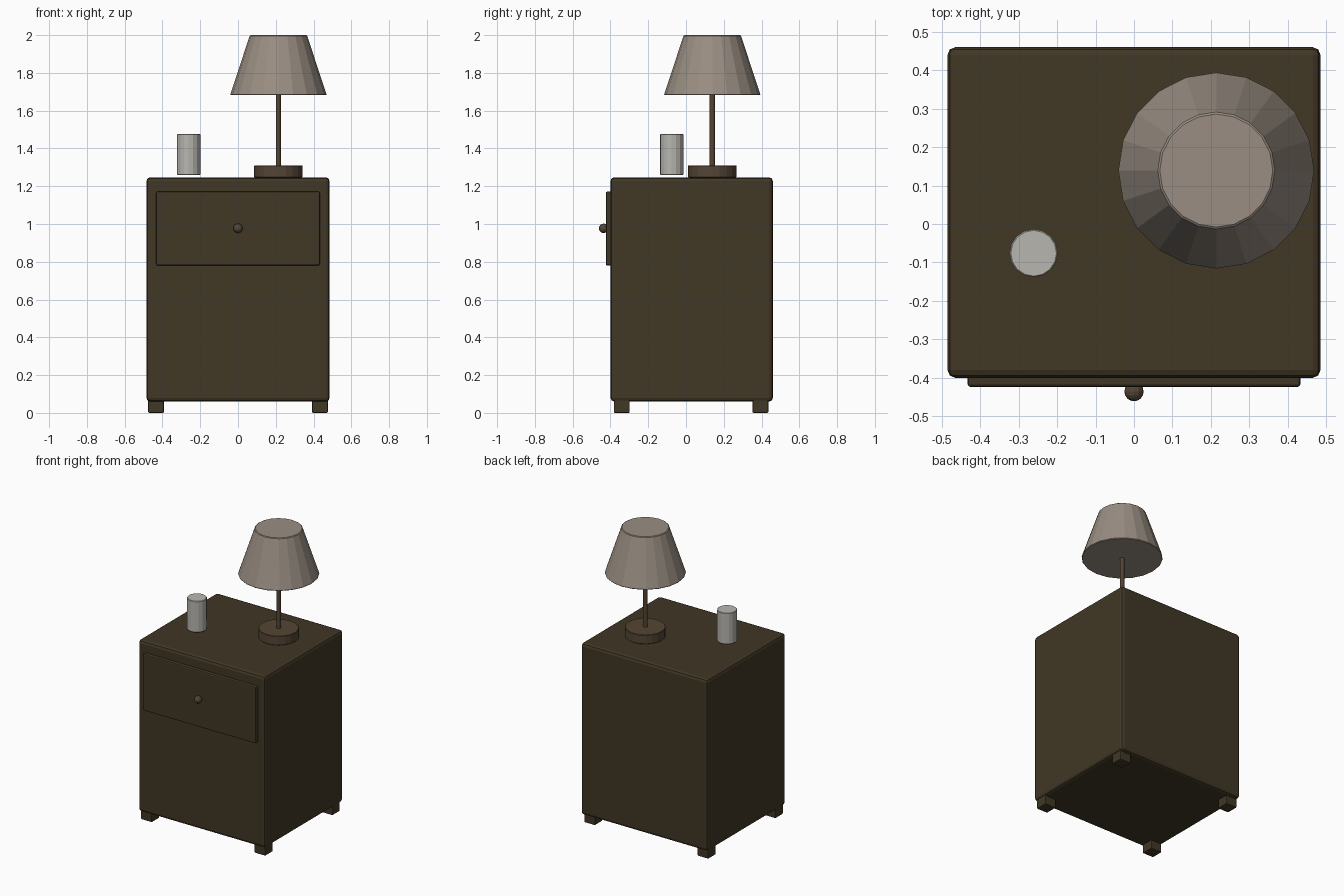
import bpy
import math

cube = bpy.data.objects.get("Cube")
if cube:
    bpy.data.objects.remove(cube, do_unlink=True)


def material(name, colour):
    mat = bpy.data.materials.new(name)
    mat.use_nodes = True
    rgba = (*colour, 1)
    mat.diffuse_color = rgba
    mat.node_tree.nodes["Principled BSDF"].inputs["Base Color"].default_value = rgba
    return mat


dark_wood = material("dark wood", (0.052, 0.038, 0.018))
brown = material("warm brown", (0.09, 0.06, 0.035))
fabric = material("shade fabric", (0.32, 0.27, 0.225))
pale = material("pale glass", (0.48, 0.47, 0.43))


def finish(name, mat, bevel=0, segments=2):
    obj = bpy.context.object
    obj.name = name
    obj.data.materials.append(mat)
    if bevel:
        mod = obj.modifiers.new("soft edges", "BEVEL")
        mod.width = bevel
        mod.segments = segments
        mod.limit_method = "ANGLE"
    return obj


def box(name, low, high, mat, bevel):
    centre = [(a + b) / 2 for a, b in zip(low, high)]
    bpy.ops.mesh.primitive_cube_add(size=1, location=centre)
    obj = finish(name, mat, bevel)
    obj.scale = [b - a for a, b in zip(low, high)]
    bpy.ops.object.transform_apply(location=False, rotation=False, scale=True)
    return obj


def turned(name, x, y, bottom, top, r_bottom, r_top, sides, mat, bevel=0):
    bpy.ops.mesh.primitive_cone_add(
        vertices=sides, radius1=r_bottom, radius2=r_top, depth=top - bottom,
        location=(x, y, (bottom + top) / 2))
    return finish(name, mat, bevel, 1)


# Cabinet and drawer front
box("cabinet_body", (-0.485, -0.40, 0.06), (0.485, 0.46, 1.247), dark_wood, 0.02)
box("drawer_front", (-0.433, -0.424, 0.78), (0.433, -0.39, 1.172), dark_wood, 0.008)

# Four feet
for side, x in (("right", -0.434), ("left", 0.434)):
    for end, y in (("front", -0.34), ("back", 0.394)):
        box(f"{end}_{side}_foot", (x - 0.042, y - 0.042, 0),
            (x + 0.042, y + 0.042, 0.08), dark_wood, 0.006)

# Round drawer knob
bpy.ops.mesh.primitive_uv_sphere_add(
    segments=12, ring_count=8, radius=0.025, location=(0, -0.436, 0.977),
    rotation=(math.pi / 2, 0, 0))
finish("drawer_knob", brown)

# Table lamp
lamp = (0.214, 0.139)
turned("lamp_base", *lamp, 1.247, 1.311, 0.128, 0.128, 20, brown, 0.003)
turned("lamp_pole", *lamp, 1.30, 1.75, 0.014, 0.014, 12, brown)
turned("lamp_shade", *lamp, 1.682, 2.0, 0.256, 0.151, 20, fabric, 0.004)

# Drinking cup
turned("cup", -0.261, -0.076, 1.26, 1.476, 0.0625, 0.0625, 16, pale, 0.003)
